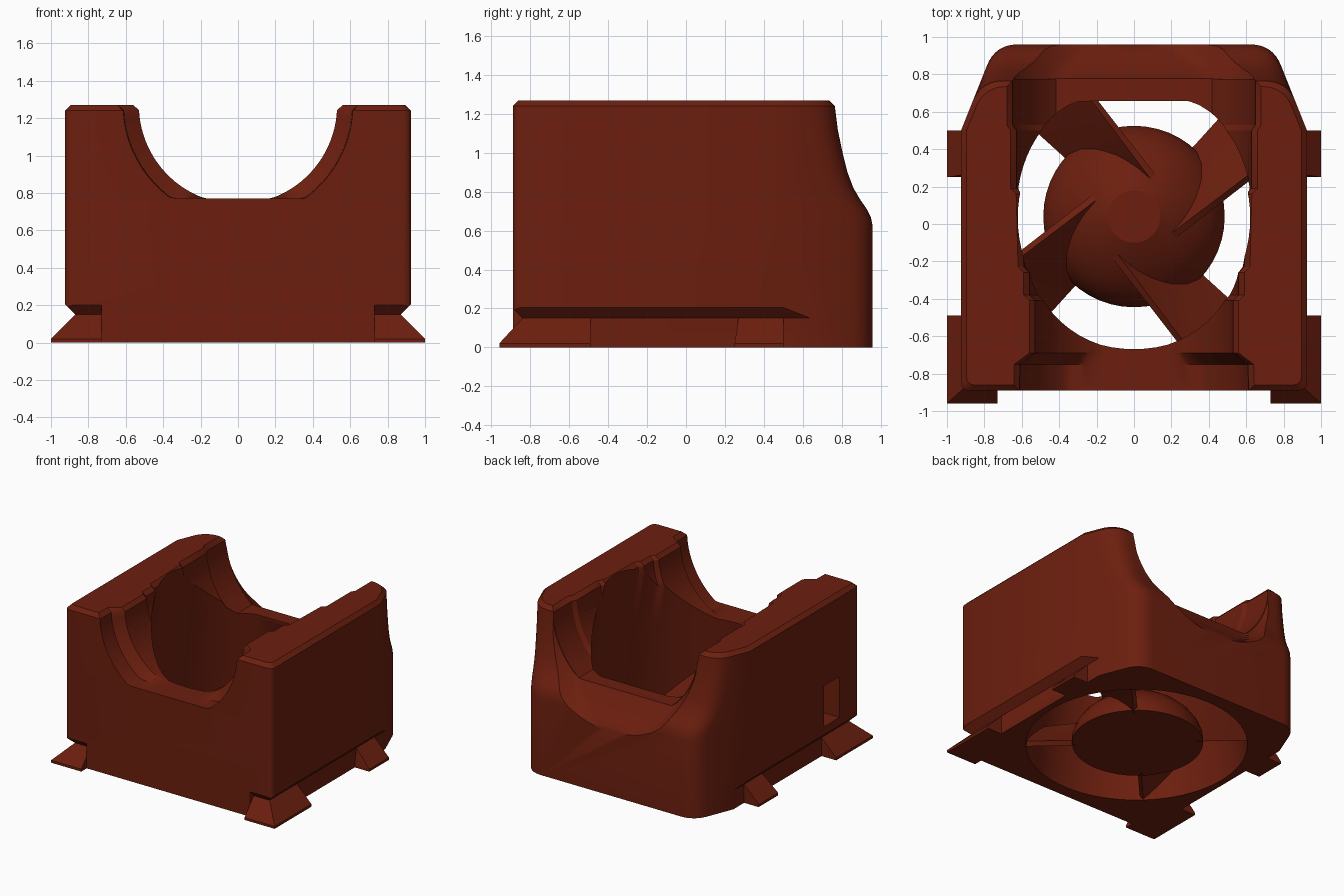
import bpy, bmesh, math
from mathutils import Vector

if "Cube" in bpy.data.objects:
    bpy.data.objects.remove(bpy.data.objects["Cube"])

rust = bpy.data.materials.new("rust_red")
rust.use_nodes = True
COLOUR = (0.15, 0.0135, 0.0045, 1)
rust.diffuse_color = COLOUR
rust.node_tree.nodes["Principled BSDF"].inputs["Base Color"].default_value = COLOUR


def make(name, bm):
    bmesh.ops.recalc_face_normals(bm, faces=bm.faces)
    mesh = bpy.data.meshes.new(name)
    bm.to_mesh(mesh)
    bm.free()
    obj = bpy.data.objects.new(name, mesh)
    bpy.context.collection.objects.link(obj)
    mesh.materials.append(rust)
    return obj


def loft(name, rings):
    """Capped solid through equally sized rings of points."""
    bm = bmesh.new()
    rows = [[bm.verts.new(p) for p in ring] for ring in rings]
    n = len(rows[0])
    for a, b in zip(rows, rows[1:]):
        for i in range(n):
            j = (i + 1) % n
            bm.faces.new((a[i], a[j], b[j], b[i]))
    bm.faces.new(rows[0])
    bm.faces.new(rows[-1])
    return make(name, bm)


def smooth(obj, angle=30):
    bpy.ops.object.select_all(action='DESELECT')
    obj.select_set(True)
    bpy.context.view_layer.objects.active = obj
    bpy.ops.object.shade_smooth_by_angle(angle=math.radians(angle))


def apply(obj, mod):
    bpy.context.view_layer.objects.active = obj
    bpy.ops.object.modifier_apply(modifier=mod.name)


def cut(obj, cutter):
    cutter.hide_render = True
    mod = obj.modifiers.new("cut", 'BOOLEAN')
    mod.object = cutter
    mod.operation = 'DIFFERENCE'
    mod.solver = 'EXACT'
    apply(obj, mod)
    bpy.data.objects.remove(cutter)


def box_rings(x0, x1, y0, y1, z):
    return [(x0, y0, z), (x1, y0, z), (x1, y1, z), (x0, y1, z)]


# Housing: plan outline with tapered, rounded back corners
def outline(z, back, inset):
    w, front = 0.925 - inset, -0.89 + inset
    corner = Vector((w - 0.4 * (back - 0.5), back))
    a = corner + Vector((0.4, -1)).normalized() * 0.12
    b = corner - Vector((0.12, 0))
    half = [Vector((w - .04 + .04 * math.sin(t), front + .04 - .04 * math.cos(t)))
            for t in (math.pi / 8 * i for i in range(5))]
    half.append(Vector((w, 0.5)))
    for i in range(9):
        t = i / 8
        half.append(a * (1 - t) ** 2 + corner * 2 * t * (1 - t) + b * t * t)
    pts = half + [Vector((-p.x, p.y)) for p in reversed(half)]
    return [(p.x, p.y, z) for p in pts]


levels = [(0, .96, 0), (.62, .96, 0), (.67, .95, 0), (.71, .93, 0), (.76, .895, 0),
          (.82, .86, 0), (.9, .83, 0), (1.0, .805, 0), (1.12, .78, 0),
          (1.24, .765, 0), (1.27, .735, .03)]
housing = loft("housing", [outline(*lv) for lv in levels])
AXIS = 1.27


# Cradle running front to back, with stepped ribs and a flat floor
def cradle_ring(y, r, floor=.77):
    pts = [(r + .03, y, 1.5), (r + .03, y, AXIS)]
    for i in range(49):
        a = -math.radians(3) - math.radians(174) * i / 48
        pts.append((r * math.cos(a), y, max(floor, AXIS + r * math.sin(a))))
    return pts + [(-r - .03, y, AXIS), (-r - .03, y, 1.5)]


steps = [(-1.1, .62), (-.75, .61), (-.69, .53), (-.41, .53), (-.38, .56), (-.26, .56),
         (-.23, .59), (.16, .6), (.19, .63), (.5, .63), (.53, .65), (1.1, .65)]
cut(housing, loft("cradle_cutter", [cradle_ring(*s) for s in steps]))

# Concave flare widening the cradle through the back face, rounder as it grows
flare = [(.775, 0), (.79, .02), (.815, .05), (.845, .085), (.88, .12), (.915, .15),
         (.945, .18), (.965, .21), (1.1, .25)]
cut(housing, loft("flare_cutter",
                  [cradle_ring(y, .655 + d / 2, .775 - 1.25 * d) for y, d in flare]))


# Conical air duct: wide at the base, flat lip at the back
def duct_ring(z, r, back):
    return [(r * math.cos(a), min(back, .03 + r * math.sin(a)), z)
            for a in (math.tau * i / 72 for i in range(72))]


duct = [(-.02, .823, .9), (.6, .726, .77), (.74, .704, .66), (1.4, .6, .66)]
cut(housing, loft("duct_cutter", [duct_ring(*d) for d in duct]))

# Undercut along both sides and notches in the front corners
for s in (-1, 1):
    side = [(.87, -.1), (.87, .15), (.93, .21), (1.2, .21), (1.2, -.1)]
    cut(housing, loft("side_cutter", [[(s * x, y, z) for x, z in side] for y in (-1.2, 1.2)]))
    nose = [(-.84, -.1), (-.84, .15), (-.9, .21), (-1.2, .21), (-1.2, -.1)]
    cut(housing, loft("notch_cutter", [[(s * x, y, z) for y, z in nose] for x in (.73, 1.2)]))

# Cable slot on the right side
cut(housing, loft("slot_cutter", [box_rings(-1.1, -.68, -.64, -.44, z) for z in (.27, .6)]))
smooth(housing)

# Flared mounting feet
for s, label in ((-1, "right"), (1, "left")):
    for part, inner, top, low in (("front", .8, (-.84, -.49), (-.96, -.49)),
                                  ("back", .84, (.27, .5), (.25, .5))):
        rings = [box_rings(s * inner, s * 1.0, *low, z) for z in (0, .02)]
        rings.append(box_rings(s * inner, s * .87, *top, .15))
        loft(f"{part}_{label}_foot", rings)
    loft(f"front_{label}_toe", [box_rings(s * .73, s * .82, -.96, -.83, z) for z in (0, .02)]
         + [box_rings(s * .73, s * .82, -.84, -.83, .15)])

# Domed hub with a flat cap
hub_profile = [(.485, .01), (.485, .06), (.46, .13), (.41, .2), (.34, .265),
               (.26, .32), (.2, .355), (.14, .385)]
hub = loft("hub", [[(r * math.cos(a), .04 + r * math.sin(a), z)
                    for a in (math.tau * i / 48 for i in range(48))] for r, z in hub_profile])
smooth(hub, 22)

# Four twisted vanes joining the hub to the duct wall, with straight upper edges
for k in range(4):
    bm = bmesh.new()
    grid = []
    for i in range(11):
        t = i / 10
        row = []
        inner = .235 + .21 * min(1, t * 1.4)
        outer = .775 + .05 * t
        for j in range(9):
            r = inner + (outer - inner) * j / 8
            start = -142.5 + math.degrees(math.acos(.21 / r))
            a = math.radians(start + (-42 - start) * t + 90 * k)
            row.append(bm.verts.new((r * math.cos(a), .04 + r * math.sin(a), .34 - .32 * t)))
        grid.append(row)
    for a, b in zip(grid, grid[1:]):
        for j in range(8):
            bm.faces.new((a[j], a[j + 1], b[j + 1], b[j]))
    vane = make(f"vane_{k + 1}", bm)
    solid = vane.modifiers.new("thickness", 'SOLIDIFY')
    solid.thickness = .04
    solid.offset = 0
    apply(vane, solid)
    smooth(vane, 40)
